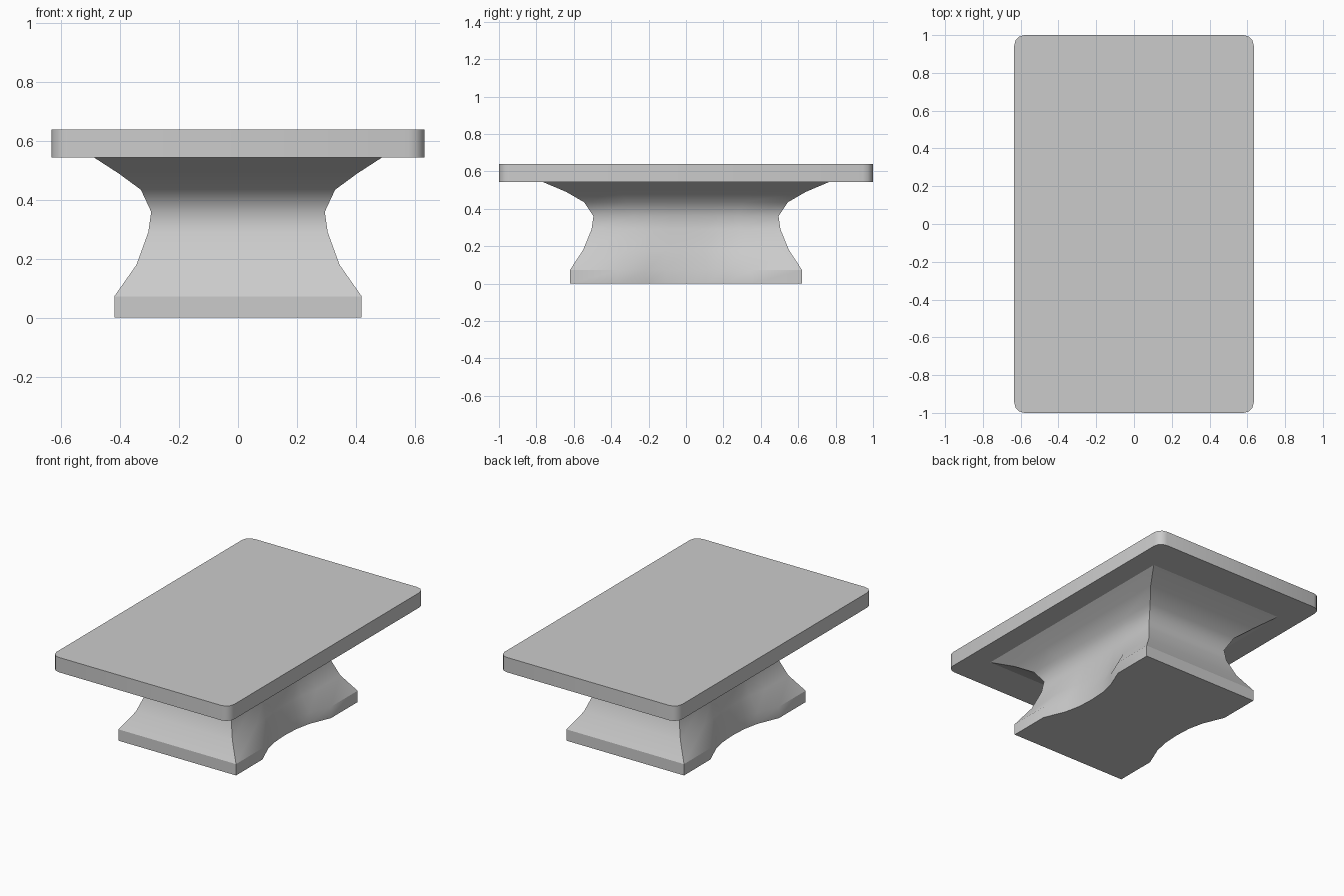
import bpy, bmesh

old = bpy.data.objects.get("Cube")
if old:
    bpy.data.objects.remove(old, do_unlink=True)

GREY = (0.6, 0.6, 0.6, 1.0)
mat = bpy.data.materials.new("plain grey")
mat.use_nodes = True
mat.diffuse_color = GREY
mat.node_tree.nodes["Principled BSDF"].inputs["Base Color"].default_value = GREY


def finish(bm, name):
    """Turn a bmesh into a named, coloured object."""
    bmesh.ops.recalc_face_normals(bm, faces=bm.faces)
    mesh = bpy.data.meshes.new(name)
    bm.to_mesh(mesh)
    bm.free()
    mesh.materials.append(mat)
    obj = bpy.data.objects.new(name, mesh)
    bpy.context.collection.objects.link(obj)
    return obj


# Table top: slab with rounded vertical corners
bm = bmesh.new()
bmesh.ops.create_cube(bm, size=1)
for v in bm.verts:
    v.co.x *= 1.268
    v.co.y *= 2.0
    v.co.z = 0.592 + v.co.z * 0.096
corners = [e for e in bm.edges if abs(e.verts[0].co.z - e.verts[1].co.z) > 0.05]
bmesh.ops.bevel(bm, geom=corners, offset=0.055, segments=3, profile=0.5, affect='EDGES')
for f in bm.faces:
    f.smooth = True
    f.normal_update()
for e in bm.edges:
    e.smooth = e.calc_face_angle(0) < 0.7
finish(bm, "table_top")

# Pedestal rings: half width, half length, height, depth of the side hollow
RINGS = [
    (0.42, 0.62, 0.0, 0.085),
    (0.42, 0.62, 0.073, 0.085),
    (0.345, 0.55, 0.18, 0.03),
    (0.305, 0.505, 0.29, 0.005),
    (0.295, 0.495, 0.36, 0),
    (0.33, 0.545, 0.435, 0),
    (0.405, 0.64, 0.49, 0),
    (0.49, 0.77, 0.545, 0),
]
# Hollow outline along the long side: fraction of half length, share of depth
HOLLOW = [(1, 0), (0.565, 0), (0.34, 0.68), (0.18, 0.93), (0, 1)]
SIDE = [(-t, d) for t, d in HOLLOW] + [(t, d) for t, d in HOLLOW[-2::-1]]

bm = bmesh.new()
loops = []
for w, l, z, depth in RINGS:
    pts = [(w - depth * d, l * t) for t, d in SIDE]
    pts += [(-x, -y) for x, y in pts]
    loops.append([bm.verts.new((x, y, z)) for x, y in pts])

count = len(loops[0])
for low, high in zip(loops, loops[1:]):
    for i in range(count):
        j = (i + 1) % count
        bm.faces.new((low[i], low[j], high[j], high[i])).smooth = True
bm.faces.new(loops[0][::-1])
bm.faces.new(loops[-1])

# Keep the four corners and the plinth rim crisp
for loop_a, loop_b in zip(loops, loops[1:]):
    for i in (0, len(SIDE) - 1, len(SIDE), count - 1):
        bm.edges.get((loop_a[i], loop_b[i])).smooth = False
for i in range(count):
    a, b = loops[1][i], loops[1][(i + 1) % count]
    if min(abs(a.co.y), abs(b.co.y)) > 0.3:
        bm.edges.get((a, b)).smooth = False
    for ring in (loops[0], loops[-1]):
        bm.edges.get((ring[i], ring[(i + 1) % count])).smooth = False
finish(bm, "pedestal")
